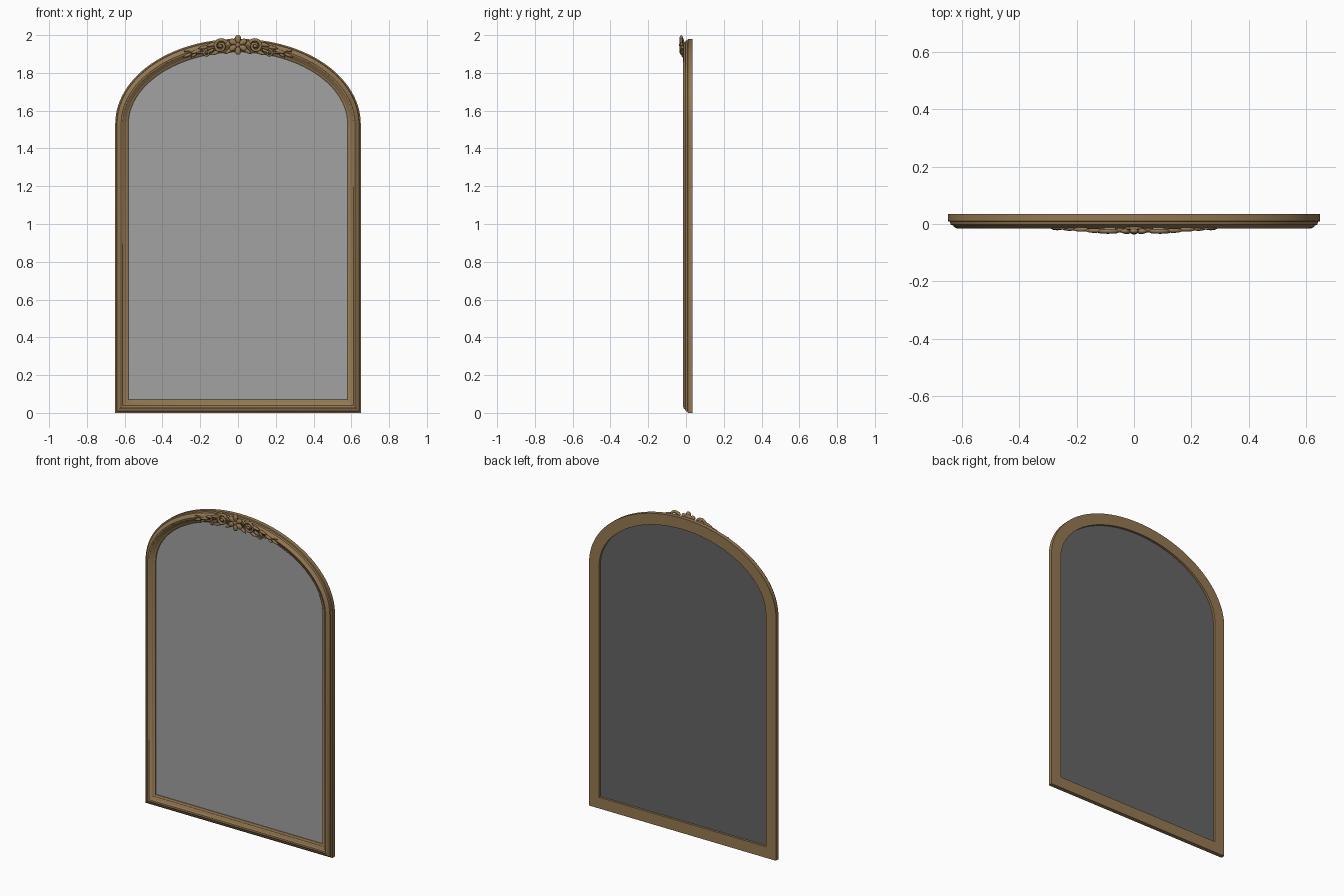
import bpy, bmesh, math
from math import sin, cos, pi, radians

if "Cube" in bpy.data.objects:
    bpy.data.objects.remove(bpy.data.objects["Cube"])


def material(name, rgb):
    m = bpy.data.materials.new(name)
    m.diffuse_color = (*rgb, 1)
    m.use_nodes = True
    m.node_tree.nodes["Principled BSDF"].inputs["Base Color"].default_value = m.diffuse_color
    return m


GOLD = material("antique gold", (0.30, 0.19, 0.085))
SILVER = material("mirror silver", (0.36, 0.36, 0.36))
DARK = material("backing grey", (0.13, 0.13, 0.13))

A, B, SPRING = 0.65, 0.45, 1.53     # outer arch half width, rise, spring height


def finish(name, bm, mat, angle=35):
    me = bpy.data.meshes.new(name)
    bm.to_mesh(me)
    bm.free()
    ob = bpy.data.objects.new(name, me)
    bpy.context.collection.objects.link(ob)
    me.materials.append(mat)
    smooth(ob, angle)
    return ob


def smooth(ob, angle):
    bpy.ops.object.select_all(action='DESELECT')
    ob.select_set(True)
    bpy.context.view_layer.objects.active = ob
    bpy.ops.object.shade_smooth_by_angle(angle=radians(angle))


# Outline stations: point on outer edge and inward offset direction
stations = [((-A, 0), (1, 1)), ((A, 0), (-1, 1))]
for i in range(57):
    t = pi * i / 56
    nx, nz = cos(t) / A, sin(t) / B
    n = math.hypot(nx, nz)
    stations.append(((A * cos(t), SPRING + B * sin(t)), (-nx / n, -nz / n)))


def offset(station, d):
    (x, z), (dx, dz) = station
    return x + dx * d, z + dz * d


# Moulded frame: profile (distance inward, depth) swept round the outline
profile = [(0, 0.035), (0, 0.010), (0.007, 0.008), (0.010, -0.002),
           (0.018, -0.005), (0.024, -0.012), (0.031, -0.015),
           (0.039, -0.013), (0.045, -0.006), (0.053, -0.003),
           (0.058, 0.003), (0.065, 0.005), (0.070, 0.010), (0.070, 0.035)]
bm = bmesh.new()
rings = []
for s in stations:
    ring = []
    for d, y in profile:
        x, z = offset(s, d)
        ring.append(bm.verts.new((x, y, z)))
    rings.append(ring)
for i, r in enumerate(rings):
    q = rings[(i + 1) % len(rings)]
    for j in range(len(r)):
        k = (j + 1) % len(r)
        bm.faces.new((r[j], q[j], q[k], r[k]))
bmesh.ops.recalc_face_normals(bm, faces=bm.faces)
finish("frame", bm, GOLD, 30)


# Mirror sheet and its dark backing
def sheet(name, y, mat, facing):
    bm = bmesh.new()
    vs = []
    for s in stations:
        x, z = offset(s, 0.0695)
        vs.append(bm.verts.new((x, y, z)))
    f = bm.faces.new(vs)
    f.normal_update()
    if f.normal.y * facing < 0:
        f.normal_flip()
    finish(name, bm, mat)


sheet("mirror_glass", 0.015, SILVER, -1)
sheet("backing_panel", 0.021, DARK, 1)


# Ornament helpers
def tube(name, pts, r0, r1, y, flat=0.9):
    """Carved stem: curve through (x, z) points tapering from r0 to r1."""
    cu = bpy.data.curves.new(name, 'CURVE')
    cu.dimensions = '3D'
    cu.bevel_depth = 1
    cu.bevel_resolution = 2
    cu.use_fill_caps = True
    sp = cu.splines.new('POLY')
    sp.points.add(len(pts) - 1)
    for i, (x, z) in enumerate(pts):
        sp.points[i].co = (x, 0, z, 1)
        sp.points[i].radius = r0 + (r1 - r0) * i / (len(pts) - 1)
    ob = bpy.data.objects.new(name, cu)
    ob.location.y = y
    ob.scale.y = flat
    bpy.context.collection.objects.link(ob)
    cu.materials.append(GOLD)
    bpy.ops.object.select_all(action='DESELECT')
    ob.select_set(True)
    bpy.context.view_layer.objects.active = ob
    bpy.ops.object.convert(target='MESH')
    smooth(bpy.context.object, 50)


def leaf(name, x, z, angle, length, width, y, thick=0.009):
    """Carved lobe pointing along angle in the front plane, narrow at its tip."""
    bm = bmesh.new()
    bmesh.ops.create_uvsphere(bm, u_segments=12, v_segments=8, radius=1)
    ca, sa = cos(angle), sin(angle)
    for v in bm.verts:
        u, w, h = v.co.z, v.co.x, v.co.y
        k = 1 - 0.35 * u
        lx, lz = u * length, w * width * k
        v.co = (x + lx * ca - lz * sa, y + h * thick, z + lx * sa + lz * ca)
    bmesh.ops.recalc_face_normals(bm, faces=bm.faces)
    finish(name, bm, GOLD, 50)


def spiral(cx, cz, r0, r1, start, turns, side, n=30):
    out = []
    for i in range(n + 1):
        f = i / n
        a, r = start + 2 * pi * turns * f, r0 + (r1 - r0) * f
        out.append((side * (cx + r * cos(a)), cz + r * sin(a)))
    return out


def arch(x, d=0.035):
    """Height of the arch band at x, d inward from the outer edge."""
    a, b = A - d, B - d
    return SPRING + b * math.sqrt(1 - (x / a) ** 2)


# Central flower
for i in range(6):
    a = pi / 2 + i * pi / 3
    leaf("flower_petal", 0.029 * cos(a), 1.948 + 0.029 * sin(a), a + pi,
         0.023, 0.015, -0.025, 0.010)
leaf("flower_centre", 0, 1.948, 0, 0.013, 0.013, -0.028, 0.0085)
leaf("flower_base", 0, 1.948, 0, 0.036, 0.036, -0.017, 0.009)

# Scrolls and leaves on each side
for side in (1, -1):
    def side_leaf(name, x, z, deg, length, width, y, thick=0.008):
        a = radians(deg)
        leaf(name, side * x, z, a if side > 0 else pi - a,
             length, width, y, thick)

    # large volute beside the flower with a tail running down the arch
    tail = [(side * x, arch(x, 0.035 + 0.02 * sin((x - 0.1) * 22)))
            for x in [0.285 - 0.013 * i for i in range(13)]]
    tube("arch_stem", tail, 0.003, 0.008, -0.016)
    tube("large_scroll", spiral(0.092, 1.942, 0.036, 0.008, radians(150), -1.5, side),
         0.009, 0.006, -0.025)
    leaf("scroll_eye", side * 0.092, 1.942, 0, 0.010, 0.010, -0.026, 0.009)
    # smaller volute under the stem
    tube("small_scroll", spiral(0.165, 1.905, 0.019, 0.005, radians(100), -1.4, side),
         0.006, 0.004, -0.020)
    # acanthus leaves
    side_leaf("inner_leaf", 0.050, 1.915, -35, 0.026, 0.010, -0.022)
    side_leaf("upper_leaf", 0.138, 1.950, -12, 0.032, 0.011, -0.023)
    side_leaf("lower_leaf", 0.122, 1.906, -25, 0.026, 0.010, -0.021)
    side_leaf("middle_leaf", 0.185, 1.934, -12, 0.028, 0.009, -0.019)
    side_leaf("outer_leaf", 0.225, 1.912, -15, 0.028, 0.009, -0.016)
    side_leaf("drop_leaf", 0.235, 1.893, -35, 0.018, 0.007, -0.015)
    side_leaf("tip_leaf", 0.268, 1.893, -25, 0.025, 0.008, -0.014)
